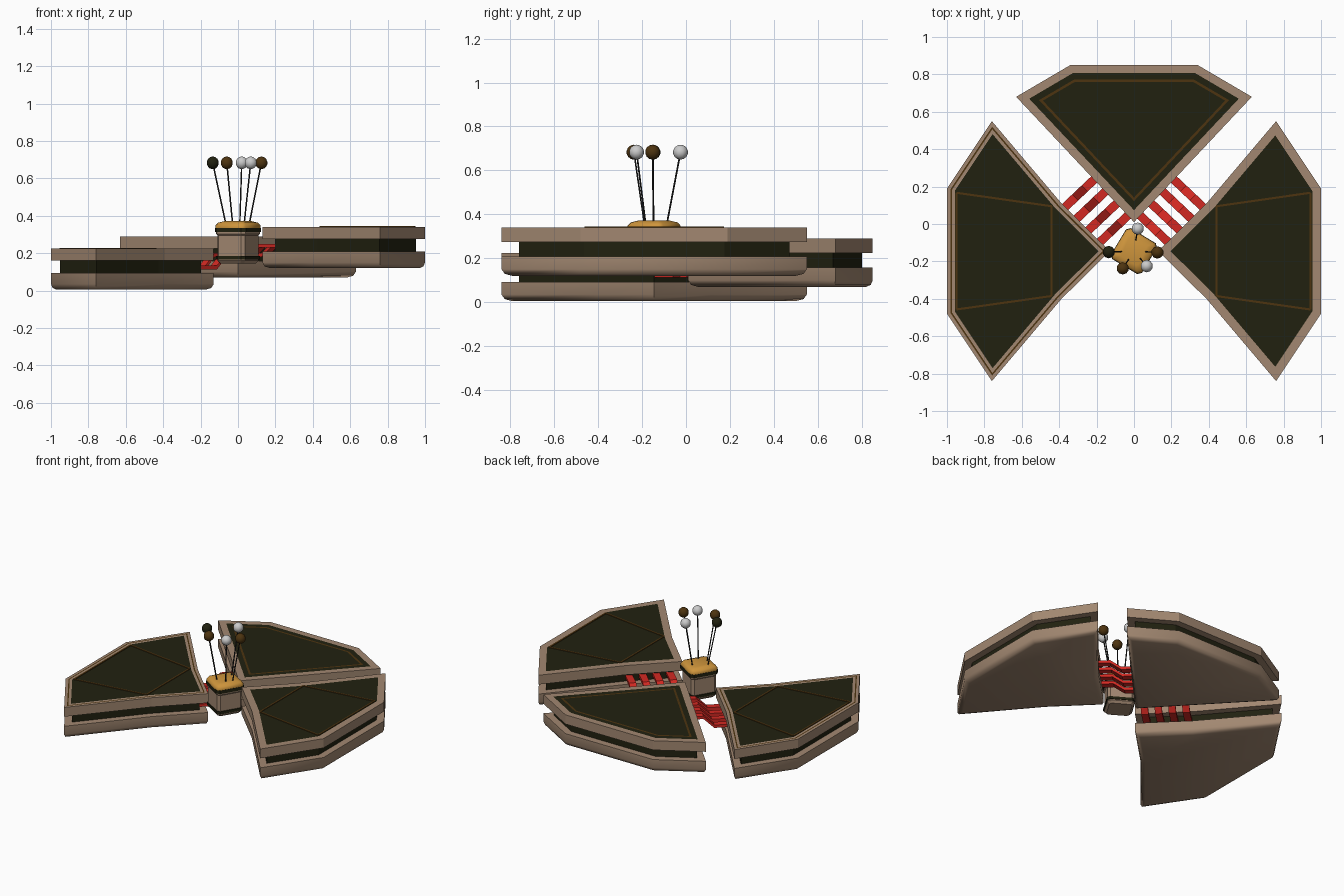
import bpy, bmesh, math
from mathutils import Vector

if "Cube" in bpy.data.objects:
    bpy.data.objects.remove(bpy.data.objects["Cube"])


def material(name, rgb):
    m = bpy.data.materials.new(name)
    m.diffuse_color = (*rgb, 1)
    m.use_nodes = True
    m.node_tree.nodes["Principled BSDF"].inputs["Base Color"].default_value = m.diffuse_color
    return m


TAN = material("tan", (0.36, 0.245, 0.165))
DARK = material("dark_olive", (0.015, 0.015, 0.005))
BROWN = material("brown", (0.075, 0.034, 0.005))
GOLD = material("gold", (0.62, 0.30, 0.045))
RED = material("red", (0.65, 0.022, 0.016))
WHITE = material("light_grey", (0.60, 0.60, 0.60))
BLACK = material("black", (0.02, 0.02, 0.02))


def finish(name, bm, mats, angle=50):
    bmesh.ops.recalc_face_normals(bm, faces=bm.faces)
    me = bpy.data.meshes.new(name)
    bm.to_mesh(me)
    bm.free()
    for m in mats:
        me.materials.append(m)
    ob = bpy.data.objects.new(name, me)
    bpy.context.collection.objects.link(ob)
    if angle:
        bpy.ops.object.select_all(action='DESELECT')
        ob.select_set(True)
        bpy.context.view_layer.objects.active = ob
        bpy.ops.object.shade_smooth_by_angle(angle=math.radians(angle))
    return ob


def inset(pts, d):
    """Move every edge of a counter-clockwise outline inward by d."""
    out = []
    for i, p in enumerate(pts):
        p, a, b = Vector(p), Vector(pts[i - 1]), Vector(pts[(i + 1) % len(pts)])
        n1 = Vector((a.y - p.y, p.x - a.x)).normalized()
        n2 = Vector((p.y - b.y, b.x - p.x)).normalized()
        out.append(p + (n1 + n2) * (d / (1 + n1.dot(n2))))
    return out


def loft(name, rings, mats, bands, caps=(0, 0), angle=50):
    """Skin (outline, z) rings; bands and caps are material slots."""
    bm = bmesh.new()
    loops = [[bm.verts.new((p[0], p[1], z)) for p in pts] for pts, z in rings]
    n = len(loops[0])
    for low, high, slot in zip(loops, loops[1:], bands):
        for i in range(n):
            j = (i + 1) % n
            bm.faces.new((low[i], low[j], high[j], high[i])).material_index = slot
    bm.faces.new(loops[0][::-1]).material_index = caps[0]
    bm.faces.new(loops[-1]).material_index = caps[1]
    return finish(name, bm, mats, angle)


def strip(name, a, b, z, width, mat, height=0.004):
    """Thin straight plate between two plan points."""
    a, b = Vector(a), Vector(b)
    s = (b - a).normalized().orthogonal() * width / 2
    pts = [a + s, b + s, b - s, a - s]
    loft(name, [(pts, z - 0.001), (pts, z + height)], [mat], [0], angle=0)


def platform(name, pts, z, frame, bands):
    """Two tan slabs around a dark core; frame rings colour the top."""
    loft(name + "_lower_slab",
         [(inset(pts, 0.03), z), (inset(pts, 0.009), z + 0.009),
          (pts, z + 0.03), (pts, z + 0.088)], [TAN], [0, 0, 0])
    core = inset(pts, 0.048)
    loft(name + "_core", [(core, z + 0.08), (core, z + 0.16)], [DARK], [0], angle=0)
    top = z + 0.22
    rings = [(pts, z + 0.155), (pts, top)] + [(inset(pts, d), top) for d in frame]
    loft(name + "_upper_slab", rings, [TAN, DARK, BROWN], [0] + bands, (0, 1), 0)


# Platform outlines
CY = -0.145
right = [(0.13, CY), (0.39, CY - 0.258), (0.76, CY - 0.695), (1.0, CY - 0.335),
         (1.0, CY + 0.335), (0.76, CY + 0.695), (0.39, CY + 0.258)]
left = [(-x, y) for x, y in reversed(right)]
back = [(0, 0.01), (0.63, 0.68), (0.34, 0.85), (-0.34, 0.85), (-0.63, 0.68)]

platform("left_platform", left, 0.005, (0.018, 0.026, 0.042), [0, 2, 0])
platform("right_platform", right, 0.12, (0.046,), [0])
platform("back_platform", back, 0.07, (0.044, 0.077, 0.09), [0, 1, 2])

# Brown seams on the side platforms
for side, sx, top, xo in (("left", -1, 0.225, 0.95), ("right", 1, 0.34, 0.943)):
    w = 0.011
    for s in (-1, 1):
        strip(side + "_radial_seam", (sx * 0.44, CY + s * 0.24),
              (sx * xo, CY + s * 0.312), top, w, BROWN)
    for x, h in ((0.44, 0.24), (xo, 0.312)):
        strip(side + "_cross_seam", (sx * x, CY - h), (sx * x, CY + h), top, w, BROWN)

# Red stepped bridges between the platform cores
for side, sx, z0 in (("left", -1, 0.123), ("right", 1, 0.24)):
    z1 = 0.19
    along = Vector((sx * 0.74, 0.75)).normalized()
    across = Vector((-sx * 0.74, 0.70)).normalized()
    for k in range(4):
        start = Vector((sx * 0.155, CY + 0.04)) + along * (0.025 + 0.088 * k)
        bm = bmesh.new()
        prev = None
        for t, z in ((-0.06, z0), (0.06, z0), (0.13, z1), (0.25, z1)):
            c = start + across * t
            ring = []
            for s, h in ((-1, -1), (1, -1), (1, 1), (-1, 1)):
                q = c + along * (s * 0.023)
                ring.append(bm.verts.new((q.x, q.y, z + h * 0.01)))
            if prev:
                for i in range(4):
                    j = (i + 1) % 4
                    bm.faces.new((prev[i], prev[j], ring[j], ring[i]))
            else:
                bm.faces.new(ring)
            prev = ring
        bm.faces.new(prev)
        finish(side + "_bridge_bar", bm, [RED], 0)


# Central post: square with softened corners
def square(r):
    angles = [math.radians(14 + 90 * k + d) for k in range(4) for d in (-6, 6)]
    return [(r * math.cos(a), CY + r * math.sin(a)) for a in angles]


profile = [(0.095, 0.145), (0.112, 0.16), (0.112, 0.167), (0.118, 0.167),
           (0.118, 0.185), (0.11, 0.185), (0.11, 0.295), (0.119, 0.303),
           (0.119, 0.312), (0.124, 0.312), (0.124, 0.335)]
loft("post", [(square(r), z) for r, z in profile], [TAN, DARK],
     [0, 0, 1, 1, 1, 0, 0, 0, 1, 1], (0, 1), 30)
loft("post_cushion", [(square(r), z) for r, z in
     ((0.122, 0.335), (0.122, 0.348), (0.108, 0.363), (0.075, 0.371))],
     [GOLD], [0, 0, 0], angle=50)

# Pins fanning out of the cushion
for x, y, mat in ((0.02, -0.025, WHITE), (-0.135, -0.15, DARK), (-0.06, -0.237, BROWN),
                  (0.068, -0.225, WHITE), (0.125, -0.152, BROWN)):
    head = Vector((x, y, 0.683))
    foot = Vector((x * 0.48, CY + (y - CY) * 0.48, 0.355))
    d = head - foot
    bm = bmesh.new()
    bmesh.ops.create_cone(bm, cap_ends=True, segments=6, radius1=0.004,
                          radius2=0.004, depth=d.length)
    ob = finish("pin_rod", bm, [BLACK])
    ob.location = (head + foot) / 2
    ob.rotation_mode = 'QUATERNION'
    ob.rotation_quaternion = d.to_track_quat('Z', 'Y')
    bm = bmesh.new()
    bmesh.ops.create_uvsphere(bm, u_segments=10, v_segments=7, radius=0.034)
    finish("pin_head", bm, [mat], 60).location = head
